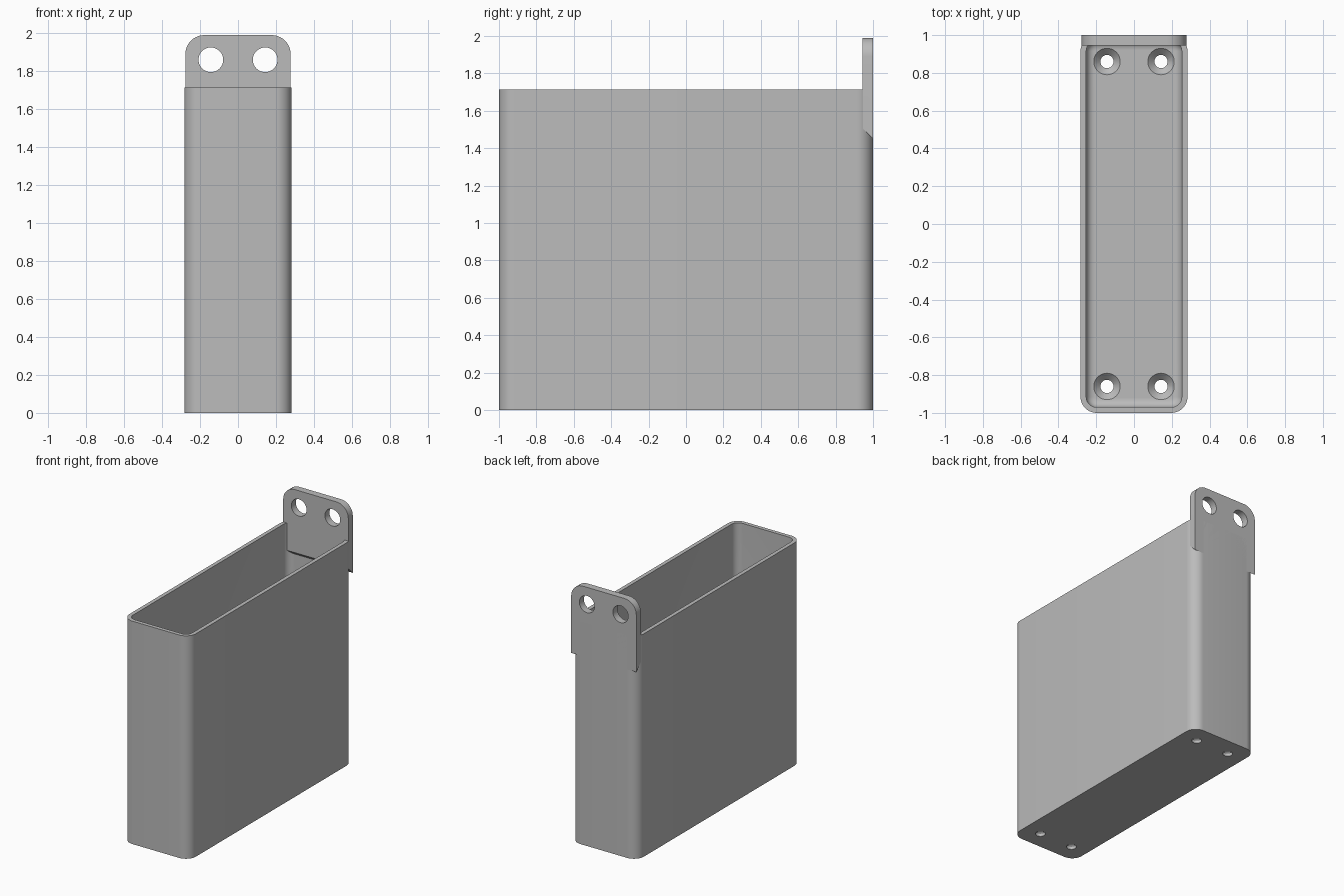
import bpy, bmesh, math

if "Cube" in bpy.data.objects:
    bpy.data.objects.remove(bpy.data.objects["Cube"])

SEG = 10  # segments per rounded corner

grey = bpy.data.materials.new("plain_grey")
grey.diffuse_color = (0.5, 0.5, 0.5, 1)
grey.use_nodes = True
grey.node_tree.nodes["Principled BSDF"].inputs["Base Color"].default_value = grey.diffuse_color


def ring(bm, hx, hy, r, z):
    """Rounded rectangle of vertices at height z."""
    verts = []
    for k, (sx, sy) in enumerate([(1, 1), (-1, 1), (-1, -1), (1, -1)]):
        for i in range(SEG + 1):
            a = math.pi / 2 * (k + i / SEG)
            verts.append(bm.verts.new((sx * (hx - r) + r * math.cos(a),
                                       sy * (hy - r) + r * math.sin(a), z)))
    return verts


def loft(bm, rings):
    """Bridge rings in order and cap both ends."""
    for a, b in zip(rings, rings[1:]):
        n = len(a)
        for i in range(n):
            j = (i + 1) % n
            bm.faces.new((a[i], a[j], b[j], b[i]))
    bm.faces.new(rings[0][::-1])
    bm.faces.new(rings[-1])


def finish(bm, name):
    bmesh.ops.recalc_face_normals(bm, faces=bm.faces)
    me = bpy.data.meshes.new(name)
    bm.to_mesh(me)
    bm.free()
    me.materials.append(grey)
    ob = bpy.data.objects.new(name, me)
    bpy.context.collection.objects.link(ob)
    return ob


def turned_cutter(name, profile, spots, along_y=False):
    """Round cutters from (radius, height) steps, repeated at each spot."""
    bm = bmesh.new()
    n = 32
    for cx, cy, cz in spots:
        rings = []
        for r, h in profile:
            loop = []
            for i in range(n):
                a = 2 * math.pi * i / n
                u, v = r * math.cos(a), r * math.sin(a)
                p = (cx + u, cy + h, cz + v) if along_y else (cx + u, cy + v, cz + h)
                loop.append(bm.verts.new(p))
            rings.append(loop)
        loft(bm, rings)
    return finish(bm, name)


def cut(ob, cutter):
    mod = ob.modifiers.new("holes", 'BOOLEAN')
    mod.operation = 'DIFFERENCE'
    mod.solver = 'EXACT'
    mod.object = cutter
    bpy.ops.object.select_all(action='DESELECT')
    bpy.context.view_layer.objects.active = ob
    ob.select_set(True)
    bpy.ops.object.modifier_apply(modifier=mod.name)
    bpy.data.objects.remove(cutter)
    bpy.ops.object.shade_smooth_by_angle(angle=math.radians(30))


# Open box: outer wall, rim, inner wall, rounded floor edge
HX, HY, TOP, WALL, FLOOR, FILLET = 0.283, 1.0, 1.715, 0.03, 0.06, 0.045
bm = bmesh.new()
rings = [ring(bm, HX, HY, 0.085, 0), ring(bm, HX, HY, 0.085, TOP)]
ix, iy, ir = HX - WALL, HY - WALL, 0.055
rings.append(ring(bm, ix, iy, ir, TOP))
for i in range(7):
    a = math.pi / 2 * i / 6
    inset = FILLET * (1 - math.cos(a))
    rings.append(ring(bm, ix - inset, iy - inset, ir - inset,
                      FLOOR + FILLET * (1 - math.sin(a))))
loft(bm, rings)
box = finish(bm, "box")

# Countersunk floor holes
spots = [(x, y, 0) for x in (-0.143, 0.143) for y in (-0.86, 0.86)]
cut(box, turned_cutter("floor_hole_cutter",
                       [(0.035, -0.05), (0.035, 0.025), (0.07, FLOOR), (0.07, FLOOR + 0.02)],
                       spots))

# Mounting tab: rounded top, underside sloping back to the rear wall
TX, TZ, TR = 0.277, 1.99, 0.1
bm = bmesh.new()
loops = []
for y, bottom in ((0.945, 1.505), (1.0, 1.45)):
    pts = [(-TX, bottom), (TX, bottom)]
    for cx, start in ((TX - TR, 0), (TR - TX, math.pi / 2)):
        for i in range(SEG + 1):
            a = start + math.pi / 2 * i / SEG
            pts.append((cx + TR * math.cos(a), TZ - TR + TR * math.sin(a)))
    loops.append([bm.verts.new((x, y, z)) for x, z in pts])
loft(bm, loops)
tab = finish(bm, "mounting_tab")

# Screw holes through the tab
cut(tab, turned_cutter("tab_hole_cutter", [(0.065, -0.1), (0.065, 0.1)],
                       [(x, 0.97, 1.86) for x in (-0.143, 0.143)], along_y=True))
